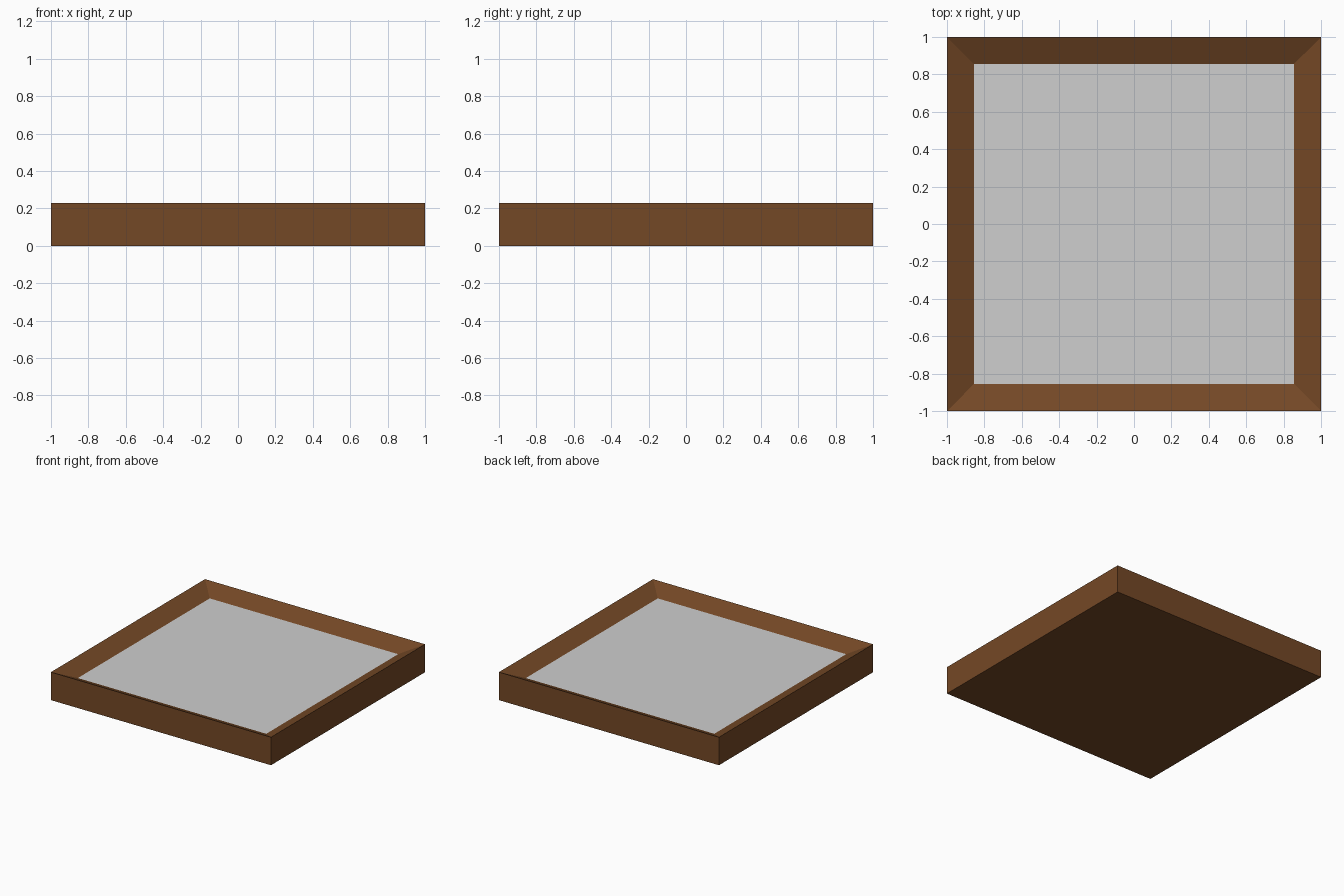
import bpy, bmesh

if "Cube" in bpy.data.objects:
    bpy.data.objects.remove(bpy.data.objects["Cube"])


def material(name, rgb):
    m = bpy.data.materials.new(name)
    m.diffuse_color = (*rgb, 1)
    m.use_nodes = True
    m.node_tree.nodes["Principled BSDF"].inputs["Base Color"].default_value = m.diffuse_color
    return m


wood = material("brown wood", (0.175, 0.065, 0.019))
grey = material("light grey panel", (0.62, 0.62, 0.62))

HALF, INNER, HEIGHT, FLOOR = 1.0, 0.797, 0.23, 0.165

# Square tray: solid block with a sunken panel and sloping rim
bm = bmesh.new()
bmesh.ops.create_cube(bm, size=2)
for v in bm.verts:
    v.co = (v.co.x * HALF, v.co.y * HALF, HEIGHT if v.co.z > 0 else 0)
bm.normal_update()
top = next(f for f in bm.faces if f.normal.z > 0.9)
bmesh.ops.inset_individual(bm, faces=[top], thickness=HALF - INNER)
for v in top.verts:
    v.co.z = FLOOR
top.material_index = 1

mesh = bpy.data.meshes.new("tray")
bm.to_mesh(mesh)
bm.free()
mesh.materials.append(wood)
mesh.materials.append(grey)
tray = bpy.data.objects.new("tray", mesh)
bpy.context.collection.objects.link(tray)
